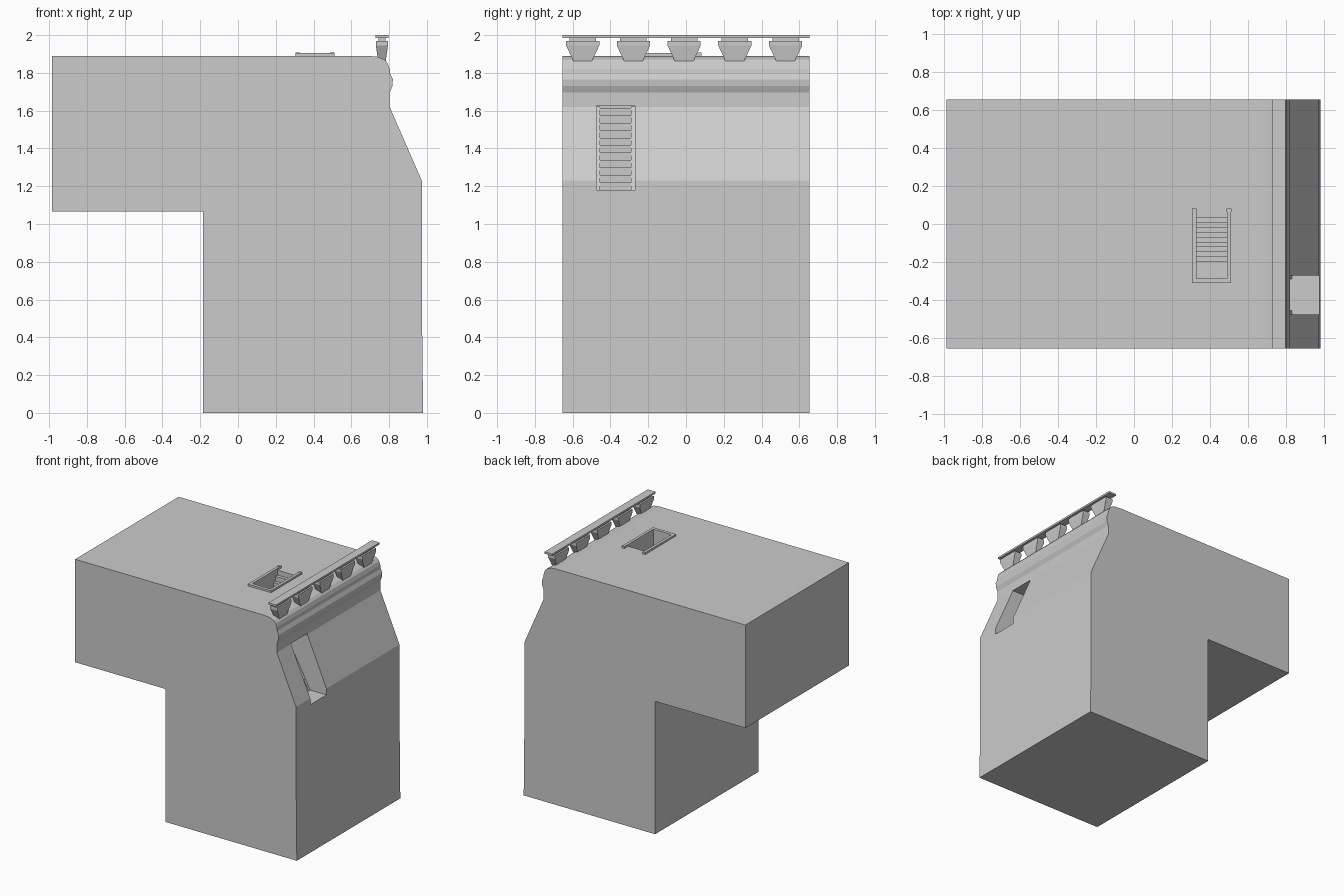
import bpy, bmesh

if "Cube" in bpy.data.objects:
    bpy.data.objects.remove(bpy.data.objects["Cube"])

W = 0.655  # half depth of the building


def make(name, bm):
    bmesh.ops.recalc_face_normals(bm, faces=bm.faces)
    me = bpy.data.meshes.new(name)
    bm.to_mesh(me)
    bm.free()
    ob = bpy.data.objects.new(name, me)
    bpy.context.collection.objects.link(ob)
    return ob


def prism(name, pts, axis, lo, hi):
    """Extrude a (horizontal, z) profile along 'x' or 'y'."""
    bm = bmesh.new()
    at = (lambda a, z, d: (a, d, z)) if axis == 'y' else (lambda a, z, d: (d, a, z))
    f = bm.faces.new([bm.verts.new(at(a, z, lo)) for a, z in pts])
    r = bmesh.ops.extrude_face_region(bm, geom=[f])
    vec = (0, hi - lo, 0) if axis == 'y' else (hi - lo, 0, 0)
    bmesh.ops.translate(bm, vec=vec, verts=[v for v in r['geom'] if isinstance(v, bmesh.types.BMVert)])
    return make(name, bm)


def box(name, x0, x1, y0, y1, z0, z1):
    return prism(name, [(x0, z0), (x1, z0), (x1, z1), (x0, z1)], 'y', y0, y1)


def frustum(name, cx, cy, bottom, top, z0, z1):
    bm = bmesh.new()
    rings = []
    for (hx, hy), z in ((bottom, z0), (top, z1)):
        rings.append([bm.verts.new((cx + sx * hx, cy + sy * hy, z))
                      for sx, sy in ((-1, -1), (1, -1), (1, 1), (-1, 1))])
    bm.faces.new(rings[0])
    bm.faces.new(rings[1])
    for i in range(4):
        j = (i + 1) % 4
        bm.faces.new((rings[0][i], rings[0][j], rings[1][j], rings[1][i]))
    return make(name, bm)


def stairs(a, z, run, rise, n):
    pts = [(a, z)]
    for _ in range(n):
        z += rise
        pts.append((a, z))
        a += run
        pts.append((a, z))
    return pts


def cut(ob, cutter):
    m = ob.modifiers.new("cut", 'BOOLEAN')
    m.operation, m.solver, m.object = 'DIFFERENCE', 'EXACT', cutter
    bpy.context.view_layer.objects.active = ob
    bpy.ops.object.modifier_apply(modifier=m.name)
    bpy.data.objects.remove(cutter)


# Building: overhanging L profile with cornice and sloped face
body = prism("building", [
    (-0.185, 0), (0.98, 0), (0.975, 0.45), (0.973, 1.23), (0.803, 1.62),
    (0.803, 1.695), (0.817, 1.73), (0.82, 1.765), (0.806, 1.795), (0.803, 1.82),
    (0.793, 1.85), (0.775, 1.87), (0.74, 1.885), (0.69, 1.89),
    (-0.985, 1.89), (-0.985, 1.065), (-0.185, 1.065)], 'y', -W, W)

# Stairwell recessed in the sloped face
steps = stairs(0.81, 1.18, -0.022, 0.0395, 11)
cut(body, prism("niche_cutter", [(1.1, 1.18)] + steps + [(0.568, 1.625), (1.1, 1.625)],
                'y', -0.475, -0.27))
for y in (-0.475, -0.29):
    prism("niche_stringer", [(0.83, 1.18), (0.80, 1.18), (0.558, 1.622), (0.588, 1.622)],
          'y', y, y + 0.02)

# Stairwell sunk in the roof
steps = stairs(-0.2, 1.5, 0.026, 0.039, 10)
cut(body, prism("hatch_cutter", [(-0.285, 1.5)] + steps + [(0.06, 1.95), (-0.285, 1.95)],
                'x', 0.327, 0.488))

# Low kerb round three sides of the roof stairwell
for x in (0.305, 0.488):
    box("hatch_kerb_side", x, x + 0.022, -0.31, 0.07, 1.88, 1.905)
    box("hatch_kerb_post", x - 0.001, x + 0.023, 0.063, 0.082, 1.88, 1.907)
box("hatch_kerb_end", 0.327, 0.488, -0.31, -0.285, 1.88, 1.905)

# Parapet: tapered brackets carrying a long rail
cx = 0.762
for i in range(5):
    y = -0.547 + i * 0.2685
    frustum("bracket_taper", cx, y, (0.02, 0.048), (0.032, 0.088), 1.86, 1.945)
    box("bracket_block", cx - 0.032, cx + 0.032, y - 0.088, y + 0.088, 1.945, 1.97)
    box("bracket_neck", cx - 0.018, cx + 0.018, y - 0.07, y + 0.07, 1.97, 1.986)
box("parapet_rail", cx - 0.034, cx + 0.034, -W, W, 1.985, 2.0)
